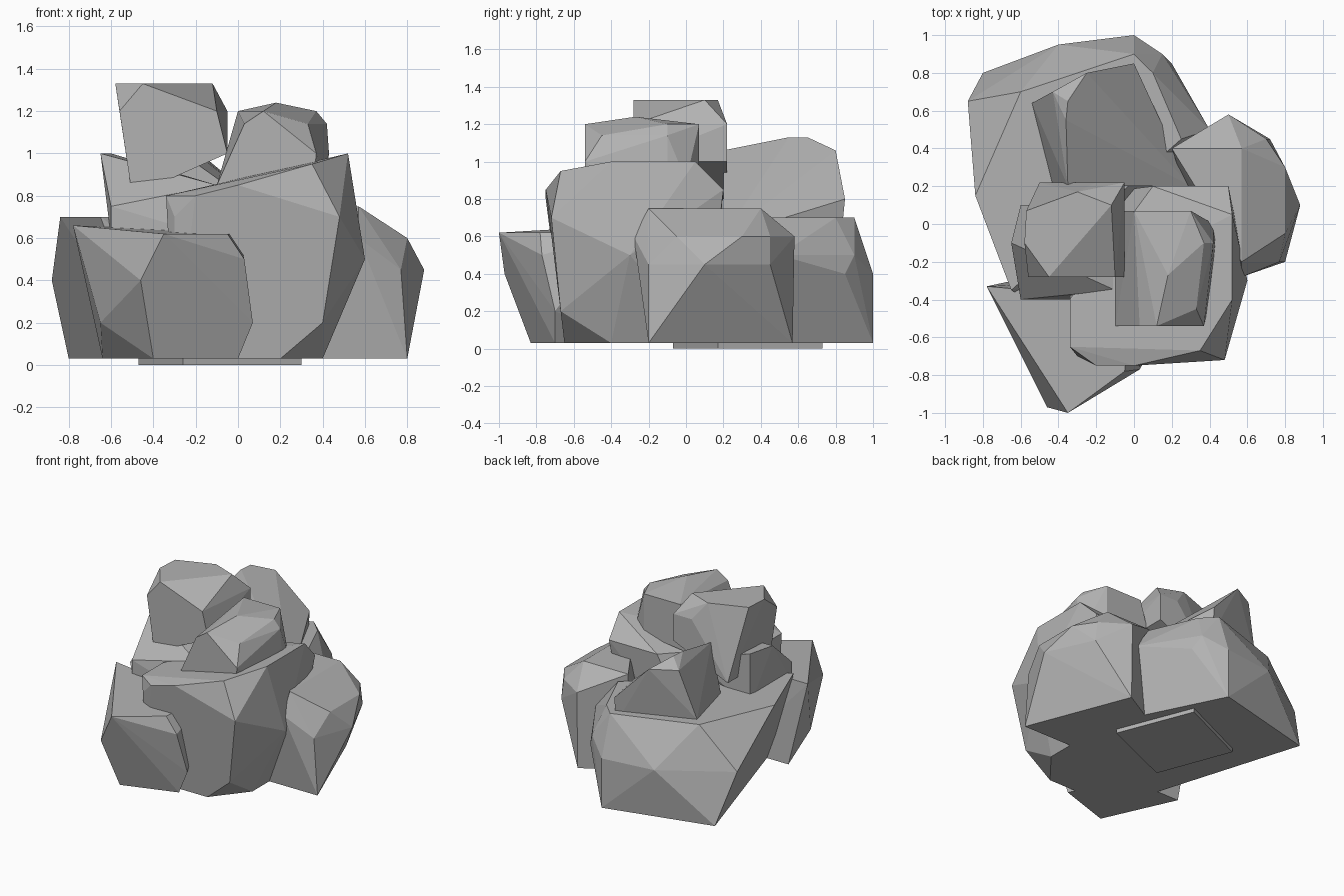
import bpy
import bmesh
import math

default_cube = bpy.data.objects.get("Cube")
if default_cube:
    bpy.data.objects.remove(default_cube, do_unlink=True)


def stone_material(name, grey):
    """Flat grey for the viewport and for renders."""
    material = bpy.data.materials.new(name)
    material.use_nodes = True
    colour = (grey, grey, grey, 1)
    material.diffuse_color = colour
    shader = material.node_tree.nodes["Principled BSDF"]
    shader.inputs["Base Color"].default_value = colour
    return material


stone = stone_material("stone grey", .45)
foot = .03  # height of the boulder undersides


def level(height, *corners):
    """Corners of a rock that share one height."""
    return [(x, y, height) for x, y in corners]


def boulder(name, *levels):
    """Chiselled rock: the convex hull of its levels, with near-flat facets merged."""
    bm = bmesh.new()
    for corners in levels:
        for corner in corners:
            bm.verts.new(corner)
    bmesh.ops.convex_hull(bm, input=bm.verts[:])
    loose = [vert for vert in bm.verts if not vert.link_faces]
    bmesh.ops.delete(bm, geom=loose, context="VERTS")
    bmesh.ops.dissolve_limit(bm, angle_limit=math.radians(3),
                             verts=bm.verts[:], edges=bm.edges[:])
    bmesh.ops.recalc_face_normals(bm, faces=bm.faces[:])
    mesh = bpy.data.meshes.new(name)
    bm.to_mesh(mesh)
    bm.free()
    mesh.materials.append(stone)
    rock = bpy.data.objects.new(name, mesh)
    bpy.context.collection.objects.link(rock)


# Wide boulder along the back, undercut on its outer side
boulder(
    "back_boulder",
    level(foot, (-.8, .8), (0, 1), (.3, .4), (.3, -.1), (-.4, -.5)),
    level(.4, (-.88, .65), (-.4, .95), (0, 1), (.2, .85)),
    level(.5, (.15, .9), (.4, .5)),
    level(.7, (-.84, .15), (-.65, -.35), (-.6, .7), (0, .9), (.1, .8), (.25, .45)),
)

# Boulder on the model's left side
boulder(
    "left_boulder",
    level(foot, (.8, -.2), (.5, .57), (.2, .4), (.4, -.2)),
    level(.45, (.77, -.2), (.88, .1), (.72, .45)),
    level(.6, (.8, .3), (.7, .45), (.5, .58), (.57, -.28), (.8, -.05)),
    level(.75, (.57, -.2), (.57, .4), (.2, .4)),
)

# Tall boulder at the front, with a sloping top
boulder(
    "front_boulder",
    level(foot, (.4, -.4), (.2, -.65), (-.3, -.65), (-.3, .15), (.4, .1)),
    level(.2, (.4, -.67)),
    level(.5, (.6, -.3)),
    level(.7, (.48, -.72), (-.3, -.7)),
    level(.8, (-.34, -.4), (-.34, -.65), (-.2, -.75)),
    level(.85, (.5, .2), (.1, .2), (-.1, -.4), (0, -.75)),
    level(.95, (.35, -.67)),
    level(1, (.52, -.4), (.52, .05)),
)

# Low pointed boulder at the front corner
boulder(
    "front_corner_boulder",
    level(foot, (-.4, -.83), (0, -.7), (-.64, -.3), (-.2, -.3)),
    level(.2, (-.65, -.55), (.07, -.7)),
    level(.4, (-.46, -.97)),
    level(.5, (.03, -.77)),
    level(.62, (-.35, -1), (-.05, -.78), (0, -.4)),
    level(.66, (-.78, -.33)),
)

# Small rock filling the step between the lower boulders
boulder(
    "step_rock",
    level(.6, (-.6, -.4), (-.1, -.4), (-.6, .1), (-.1, 0)),
    level(.75, (-.6, -.4)),
    level(.85, (-.1, -.35), (-.1, .1)),
    level(1, (-.65, -.1), (-.6, .1)),
)

# Rock behind the peak, with a ridge that slopes away to one side
boulder(
    "rear_rock",
    level(.6, (-.45, .2), (.3, .2), (0, .83), (-.5, .6)),
    level(.7, (-.54, .64)),
    level(.8, (0, .85), (0, .2)),
    level(1.06, (-.43, .7), (-.35, .2), (-.25, .8)),
    level(1.13, (-.36, .55), (-.35, .65)),
)

# Flat-topped rock at the peak, bevelled along its front and back
front, back = -.28, .22
boulder(
    "peak_rock",
    level(.8, (-.5, front), (-.5, back)),
    level(1, (-.05, front), (-.05, back)),
    level(1.2, (-.56, front), (-.1, front), (-.05, back), (-.2, back)),
    level(1.33, (-.45, front), (-.58, -.1), (-.57, .07), (-.3, .17), (-.12, .1)),
)

# Rounded rock beside the peak
front, back = -.54, .07
boulder(
    "crown_rock",
    level(.85, (-.1, front), (-.1, back)),
    level(.9, (.36, front), (.4, -.4), (.42, 0), (.3, back)),
    level(1, (.37, front), (.43, -.1)),
    level(1.14, (.03, front), (.42, -.1), (.33, -.45)),
    level(1.2, (0, back), (.3, back), (.37, -.1), (.12, front)),
    level(1.24, (.18, -.27)),
)

# Slab the pile rests on, turned at an angle
boulder("base_slab", *(
    level(height, (.3, .17), (.08, .73), (-.47, .48), (-.26, -.07))
    for height in (0, .05)
))
